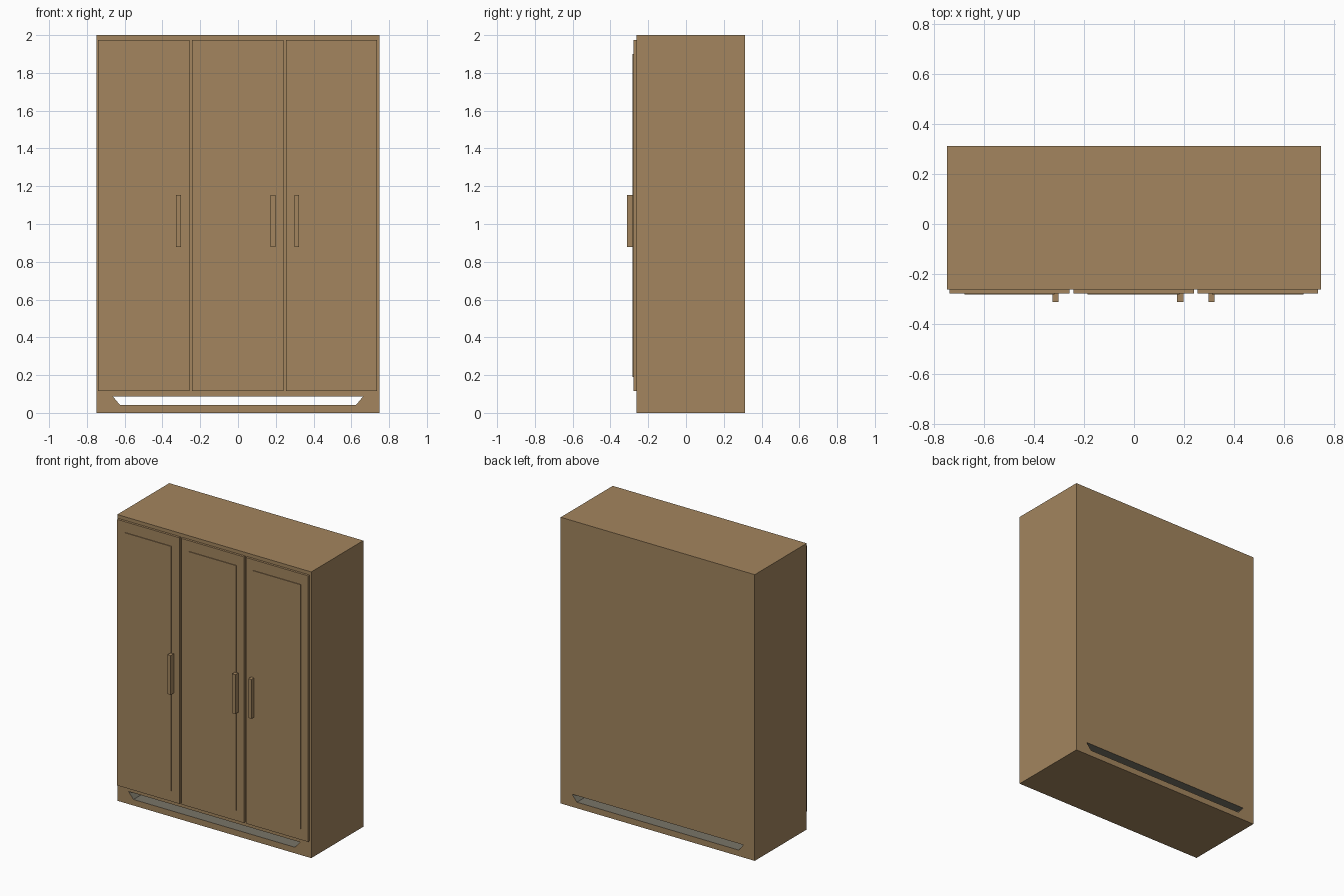
import bpy
import bmesh

if "Cube" in bpy.data.objects:
    bpy.data.objects.remove(bpy.data.objects["Cube"])


def material(name, rgb):
    m = bpy.data.materials.new(name)
    m.diffuse_color = (*rgb, 1.0)
    m.use_nodes = True
    m.node_tree.nodes["Principled BSDF"].inputs["Base Color"].default_value = m.diffuse_color
    return m


wood = material("wood brown", (0.366, 0.235, 0.112))
grey = material("warm grey", (0.19, 0.178, 0.138))


def add_object(name, bm, mats):
    bmesh.ops.recalc_face_normals(bm, faces=bm.faces)
    mesh = bpy.data.meshes.new(name)
    bm.to_mesh(mesh)
    bm.free()
    for m in mats:
        mesh.materials.append(m)
    ob = bpy.data.objects.new(name, mesh)
    bpy.context.collection.objects.link(ob)
    return ob


def box(name, x, y, z):
    """Box from (min, max) ranges on each axis."""
    bm = bmesh.new()
    bmesh.ops.create_cube(bm, size=1.0)
    for v in bm.verts:
        for i, (lo, hi) in enumerate((x, y, z)):
            v.co[i] = hi if v.co[i] > 0 else lo
    return add_object(name, bm, [wood])


# Cabinet body: rectangle with a tapered slot running front to back
FRONT, BACK = -0.262, 0.312
outer = [(-0.75, 0), (0.75, 0), (0.75, 2.0), (-0.75, 2.0)]
slot = [(-0.625, 0.042), (0.625, 0.042), (0.663, 0.088), (-0.663, 0.088)]
bm = bmesh.new()
of, ob, sf, sb = [[bm.verts.new((x, y, z)) for x, z in loop]
                  for loop, y in ((outer, FRONT), (outer, BACK),
                                  (slot, FRONT), (slot, BACK))]
for i in range(4):
    j = (i + 1) % 4
    bm.faces.new((of[i], of[j], sf[j], sf[i]))   # front ring
    bm.faces.new((ob[i], ob[j], sb[j], sb[i]))   # back ring
    bm.faces.new((of[i], of[j], ob[j], ob[i]))   # outer sides
    lining = bm.faces.new((sf[i], sf[j], sb[j], sb[i]))
    lining.material_index = 1                    # slot lining
add_object("cabinet_body", bm, [wood, grey])

# Doors, each with a thin raised panel and a bar handle
doors = [
    ("left", (-0.74, -0.258), (-0.68, -0.318), (-0.327, -0.302)),
    ("middle", (-0.243, 0.24), (-0.187, 0.183), (0.173, 0.198)),
    ("right", (0.255, 0.737), (0.312, 0.68), (0.298, 0.322)),
]
for side, door_x, panel_x, handle_x in doors:
    box(side + "_door", door_x, (-0.278, FRONT), (0.116, 1.975))
    box(side + "_door_panel", panel_x, (-0.283, -0.278), (0.19, 1.90))
    box(side + "_handle", handle_x, (-0.312, -0.278), (0.878, 1.153))
